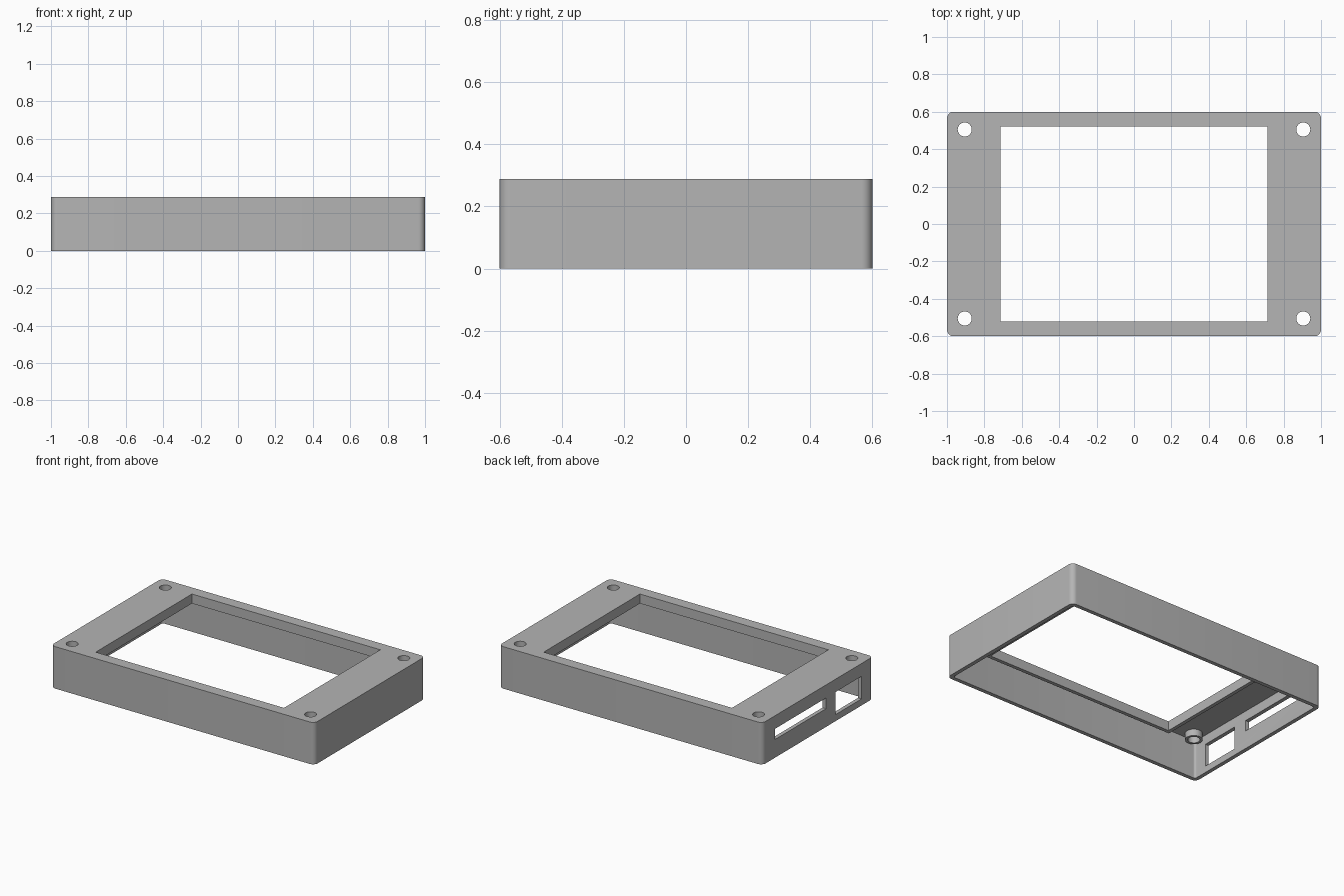
import bpy, bmesh, math

cube = bpy.data.objects.get("Cube")
if cube:
    bpy.data.objects.remove(cube, do_unlink=True)

grey = bpy.data.materials.new("plain grey")
grey.use_nodes = True
colour = (0.46, 0.46, 0.46, 1)
grey.diffuse_color = colour
grey.node_tree.nodes["Principled BSDF"].inputs["Base Color"].default_value = colour

HEIGHT, WALL, UNDERSIDE, LIP_Z = 0.288, 0.027, 0.265, 0.223
WIN_X, WIN_Y, LIP = 0.715, 0.522, 0.025


def prism(name, outline, z0, z1):
    """Extrude a flat outline between two heights."""
    bm = bmesh.new()
    face = bm.faces.new([bm.verts.new((x, y, z0)) for x, y in outline])
    top = bmesh.ops.extrude_face_region(bm, geom=[face])["geom"]
    bmesh.ops.translate(bm, vec=(0, 0, z1 - z0),
                        verts=[v for v in top if isinstance(v, bmesh.types.BMVert)])
    bmesh.ops.recalc_face_normals(bm, faces=bm.faces)
    mesh = bpy.data.meshes.new(name)
    bm.to_mesh(mesh)
    bm.free()
    mesh.materials.append(grey)
    obj = bpy.data.objects.new(name, mesh)
    bpy.context.collection.objects.link(obj)
    return obj


def rect(x0, x1, y0, y1):
    return [(x0, y0), (x1, y0), (x1, y1), (x0, y1)]


def rounded(hx, hy, r, steps=8):
    pts = []
    for k, (sx, sy) in enumerate([(1, 1), (-1, 1), (-1, -1), (1, -1)]):
        for i in range(steps + 1):
            a = math.pi / 2 * (k + i / steps)
            pts.append((sx * (hx - r) + r * math.cos(a), sy * (hy - r) + r * math.sin(a)))
    return pts


def circle(cx, cy, r, n=32):
    return [(cx + r * math.cos(math.tau * i / n), cy + r * math.sin(math.tau * i / n))
            for i in range(n)]


def combine(target, other, operation):
    mod = target.modifiers.new(operation, 'BOOLEAN')
    mod.object, mod.operation, mod.solver = other, operation, 'EXACT'
    bpy.context.view_layer.objects.active = target
    bpy.ops.object.modifier_apply(modifier=mod.name)
    bpy.data.objects.remove(other, do_unlink=True)


# Open-bottomed shell with rounded corners
case = prism("enclosure_lid", rounded(1, 0.6, 0.035), 0, HEIGHT)
cavity = prism("cavity", rounded(1 - WALL, 0.6 - WALL, 0.015), -0.1, UNDERSIDE)
combine(case, cavity, 'DIFFERENCE')

# Lip around the window, hanging under the top plate
lip = prism("window_lip", rect(-WIN_X - LIP, WIN_X + LIP, -WIN_Y - LIP, WIN_Y + LIP),
            LIP_Z, HEIGHT - 0.01)
combine(case, lip, 'UNION')

# Screw bosses, then their holes
corners = [(sx * 0.905, sy * 0.505) for sx in (-1, 1) for sy in (-1, 1)]
for x, y in corners:
    combine(case, prism("boss", circle(x, y, 0.054), 0.22, HEIGHT - 0.01), 'UNION')
for x, y in corners:
    combine(case, prism("hole", circle(x, y, 0.0375), 0.1, 0.4), 'DIFFERENCE')

# Display window
combine(case, prism("window", rect(-WIN_X, WIN_X, -WIN_Y, WIN_Y), 0.1, 0.4), 'DIFFERENCE')

# Card slot and socket opening in the right-hand wall
for y0, y1, z0, z1 in [(-0.09, 0.465, 0.125, 0.198), (-0.475, -0.195, 0.045, 0.2)]:
    combine(case, prism("port", rect(-1.1, -0.95, y0, y1), z0, z1), 'DIFFERENCE')

# Smooth the rounded corners and holes, keep hard edges
bpy.ops.object.select_all(action='DESELECT')
case.select_set(True)
bpy.context.view_layer.objects.active = case
bpy.ops.object.shade_smooth_by_angle(angle=math.radians(30))
